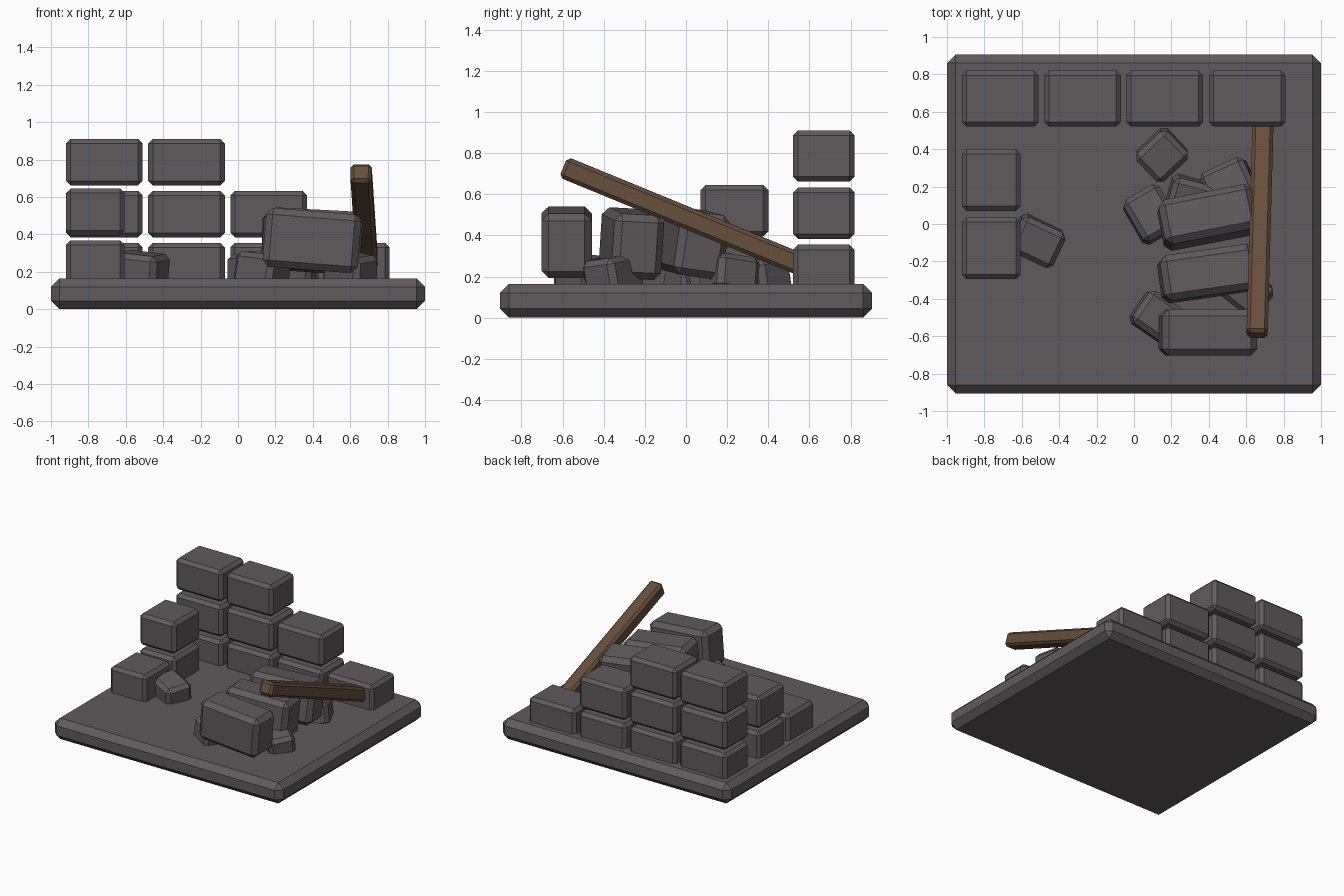
import bpy, bmesh
from math import radians
from mathutils import Matrix, Euler

if "Cube" in bpy.data.objects:
    bpy.data.objects.remove(bpy.data.objects["Cube"])


def material(name, rgb):
    m = bpy.data.materials.new(name)
    m.diffuse_color = (*rgb, 1)
    m.use_nodes = True
    m.node_tree.nodes["Principled BSDF"].inputs["Base Color"].default_value = m.diffuse_color
    return m


STONE = material("grey stone", (0.118, 0.104, 0.109))
WOOD = material("brown wood", (0.135, 0.078, 0.045))


def block(name, centre, size, rot=(0, 0, 0), bevel=0.025, mat=STONE):
    """Box with single-segment chamfers on every edge."""
    bm = bmesh.new()
    bmesh.ops.create_cube(bm, size=1, matrix=Matrix.Diagonal((*size, 1)))
    bmesh.ops.bevel(bm, geom=bm.edges[:], offset=bevel, segments=1,
                    affect='EDGES', profile=0.5)
    mesh = bpy.data.meshes.new(name)
    bm.to_mesh(mesh)
    bm.free()
    mesh.materials.append(mat)
    ob = bpy.data.objects.new(name, mesh)
    ob.location = centre
    ob.rotation_euler = Euler([radians(a) for a in rot])
    bpy.context.collection.objects.link(ob)
    return ob


# Floor slab
block("floor_slab", (0, 0, 0.0825), (2, 1.81, 0.165), bevel=0.045)

# Stepped back wall: 4, 3, then 2 blocks
for row, count in enumerate((4, 3, 2)):
    for i in range(count):
        block(f"back_wall_{row}_{i}", (-0.715 + 0.44 * i, 0.67, 0.23 + 0.278 * row),
              (0.41, 0.30, 0.25))

# Left wall: two blocks with one on top of the rear one
for i, (y, z) in enumerate(((0.235, 0.243), (-0.13, 0.243), (0.235, 0.52))):
    block(f"left_wall_{i}", (-0.763, y, z), (0.315, 0.33, 0.25))

# Three big fallen blocks standing on the rubble
for i, (c, r) in enumerate((
        ((0.395, -0.58, 0.367), (0, 4.5, 0)),
        ((0.395, -0.265, 0.36), (-3, 4, 8)),
        ((0.395, 0.035, 0.365), (-8, 3, 11)))):
    block(f"fallen_block_{i}", c, (0.51, 0.245, 0.315), r, 0.035)

# Small rubble: centre, size, rotation
for i, (c, s, r) in enumerate((
        ((-0.52, -0.09, 0.205), (0.26, 0.21, 0.19), (5, 6, -25)),
        ((0.15, 0.37, 0.19), (0.23, 0.21, 0.19), (6, -5, 43)),
        ((0.09, 0.05, 0.20), (0.22, 0.26, 0.19), (-6, 5, 30)),
        ((0.30, 0.13, 0.20), (0.24, 0.22, 0.19), (8, 6, -15)),
        ((0.51, 0.21, 0.205), (0.26, 0.22, 0.18), (-8, -6, 25)),
        ((0.13, -0.50, 0.20), (0.25, 0.21, 0.19), (-5, 6, -35)),
        ((0.60, -0.355, 0.205), (0.25, 0.20, 0.18), (6, 7, -38)))):
    block(f"rubble_{i}", c, s, r, 0.028)

# Leaning timber beam, its low end lodged in the back wall
block("timber_beam", (0.675, 0.015, 0.481), (0.113, 1.32, 0.107),
      (-22.3, 0, -1.6), 0.018, WOOD)
